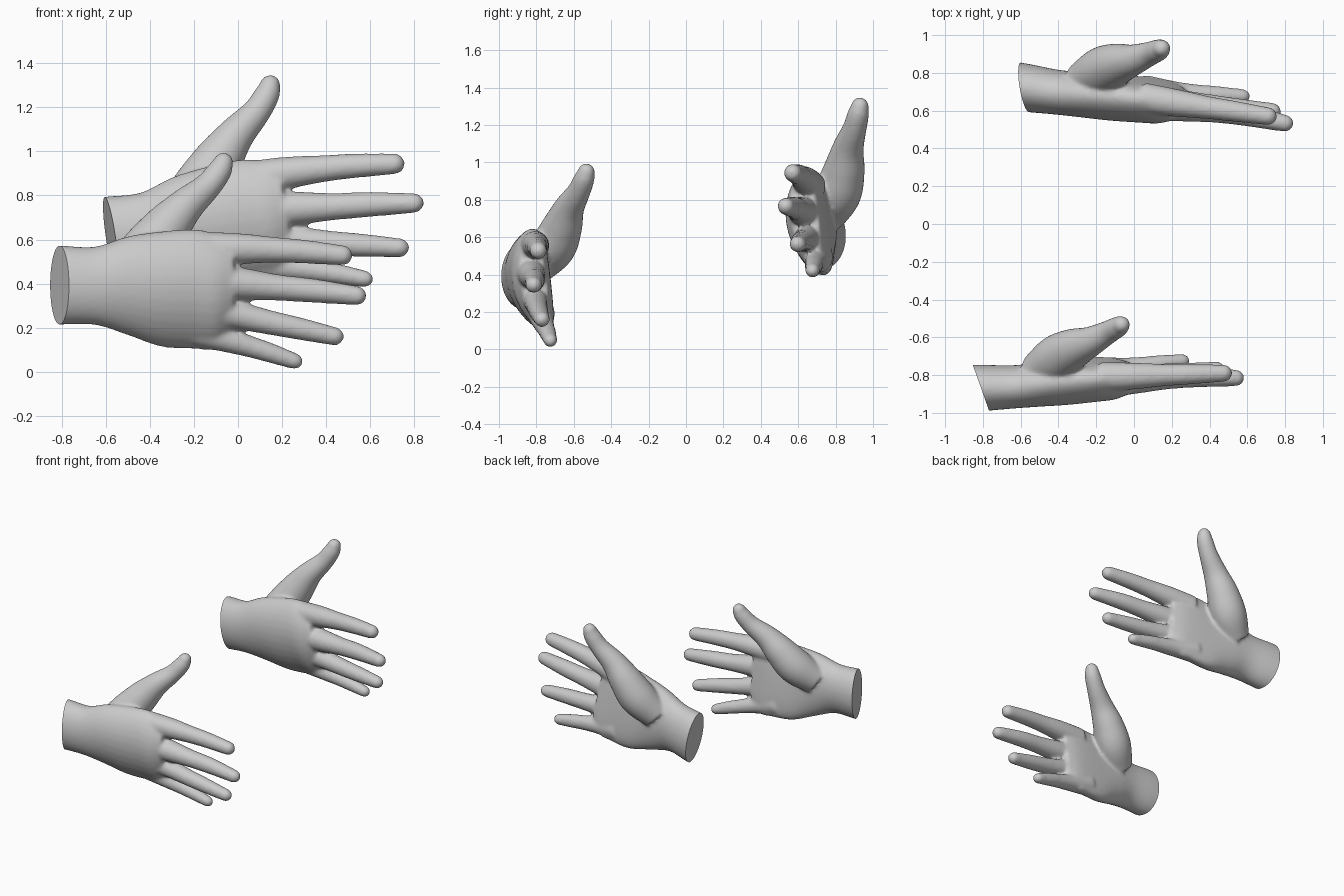
import bpy, bmesh
from math import sin, cos, pi, radians
from mathutils import Vector, Matrix

cube = bpy.data.objects.get("Cube")
if cube:
    bpy.data.objects.remove(cube, do_unlink=True)

skin = bpy.data.materials.new("light_grey")
skin.use_nodes = True
GREY = (0.6, 0.6, 0.6, 1)
skin.diffuse_color = GREY
skin.node_tree.nodes["Principled BSDF"].inputs["Base Color"].default_value = GREY

WRIST = Vector((-0.81, -0.868, 0.393))
SIDES = 32


def spline(keys, steps=6):
    """Smooth Catmull-Rom samples through tuples of equal length."""
    k = [Vector(p) for p in keys]
    k = [k[0] * 2 - k[1]] + k + [k[-1] * 2 - k[-2]]
    out = []
    for a, b, c, d in zip(k, k[1:], k[2:], k[3:]):
        for i in range(steps):
            t = i / steps
            out.append(0.5 * (2 * b + (c - a) * t + (2 * a - 5 * b + 4 * c - d) * t * t
                              + (3 * b - a - 3 * c + d) * t ** 3))
    return out + [k[-2]]


def loft(bm, rings):
    """Skin closed rings of points and cap both ends."""
    loops = [[bm.verts.new(p) for p in ring] for ring in rings]
    for a, b in zip(loops, loops[1:]):
        for i in range(len(a)):
            j = (i + 1) % len(a)
            bm.faces.new((a[i], a[j], b[j], b[i]))
    bm.faces.new(loops[0][::-1])
    bm.faces.new(loops[-1])


def digit(bm, keys):
    """Tapered round finger with a domed tip; keys are x, y, z, radius."""
    pts = spline(keys)
    tip, prev = pts[-1], pts[-2]
    way = (Vector(tip[:3]) - Vector(prev[:3])).normalized()
    path = [(Vector(p[:3]), p[3]) for p in pts]
    for i in range(1, 7):
        a = i * radians(14)
        path.append((Vector(tip[:3]) + way * tip[3] * sin(a), tip[3] * cos(a)))
    rings = []
    for i, (c, r) in enumerate(path):
        d = (path[min(i + 1, len(path) - 1)][0] - path[max(i - 1, 0)][0]).normalized()
        u = d.cross(Vector((0, 1, 0))).normalized()
        v = d.cross(u)
        rings.append([c + r * (u * cos(2 * pi * s / SIDES) + v * sin(2 * pi * s / SIDES))
                      for s in range(SIDES)])
    loft(bm, rings)


def palm(bm, keys):
    """Wrist and palm; keys are x, y, z, half depth, half height, cupping."""
    rings = []
    for x, y, z, ry, rz, cup in spline(keys):
        ring = []
        for s in range(SIDES):
            a = 2 * pi * s / SIDES
            h = sin(a)
            ring.append((x, y + ry * cos(a) + cup * (h * h - 0.3 - 0.7 * h), z + rz * h))
        rings.append(ring)
    loft(bm, rings)


bm = bmesh.new()
palm(bm, [(-0.98, -0.87, 0.393, 0.123, 0.18, 0),
          (-0.81, -0.868, 0.393, 0.123, 0.18, 0),
          (-0.65, -0.863, 0.39, 0.115, 0.178, 0),
          (-0.5, -0.845, 0.39, 0.116, 0.225, 0.02),
          (-0.35, -0.83, 0.375, 0.114, 0.262, 0.04),
          (-0.2, -0.818, 0.375, 0.108, 0.272, 0.045),
          (-0.1, -0.813, 0.365, 0.1, 0.262, 0.045),
          (-0.02, -0.81, 0.385, 0.075, 0.21, 0.035)])
# thumb with the ball of the palm
digit(bm, [(-0.52, -0.79, 0.45, 0.1), (-0.41, -0.71, 0.55, 0.122),
           (-0.32, -0.66, 0.66, 0.107), (-0.235, -0.625, 0.755, 0.082),
           (-0.14, -0.575, 0.84, 0.063), (-0.085, -0.545, 0.91, 0.056),
           (-0.066, -0.533, 0.95, 0.046)])
# index, middle, ring and little finger
digit(bm, [(-0.18, -0.81, 0.555, 0.08), (0.0, -0.805, 0.558, 0.071),
           (0.16, -0.8, 0.553, 0.059), (0.3, -0.795, 0.545, 0.054), (0.475, -0.79, 0.528, 0.046)])
digit(bm, [(-0.18, -0.835, 0.415, 0.085), (0.0, -0.825, 0.4, 0.075),
           (0.18, -0.815, 0.382, 0.06), (0.34, -0.81, 0.368, 0.055), (0.54, -0.815, 0.345, 0.044)])
digit(bm, [(-0.2, -0.815, 0.295, 0.08), (-0.02, -0.805, 0.26, 0.065),
           (0.14, -0.795, 0.224, 0.056), (0.28, -0.785, 0.195, 0.051), (0.44, -0.77, 0.16, 0.042)])
digit(bm, [(-0.23, -0.775, 0.195, 0.075), (-0.06, -0.765, 0.147, 0.058),
           (0.06, -0.75, 0.112, 0.049), (0.15, -0.738, 0.084, 0.045), (0.258, -0.725, 0.047, 0.037)])

mesh = bpy.data.meshes.new("near_hand")
bm.to_mesh(mesh)
bm.free()
hand = bpy.data.objects.new("near_hand", mesh)
bpy.context.collection.objects.link(hand)

# fuse the parts into one soft skin
fuse = hand.modifiers.new("fuse", 'REMESH')
fuse.mode = 'VOXEL'
fuse.voxel_size = 0.01
soften = hand.modifiers.new("soften", 'SMOOTH')
soften.factor = 0.5
soften.iterations = 14
bpy.context.view_layer.update()
fused = bpy.data.meshes.new_from_object(
    hand.evaluated_get(bpy.context.evaluated_depsgraph_get()))
hand.modifiers.clear()

# slice the wrist flat
bm = bmesh.new()
bm.from_mesh(fused)
cut = bmesh.ops.bisect_plane(bm, geom=bm.verts[:] + bm.edges[:] + bm.faces[:], dist=1e-5,
                             plane_co=WRIST, plane_no=(0.943, 0.333, 0), clear_inner=True)
rim = [e for e in cut["geom_cut"] if isinstance(e, bmesh.types.BMEdge)]
bmesh.ops.holes_fill(bm, edges=rim, sides=0)
bmesh.ops.recalc_face_normals(bm, faces=bm.faces[:])
bm.to_mesh(fused)
bm.free()
fused.materials.clear()
fused.materials.append(skin)
hand.data = fused

# second hand, turned and raised
far = bpy.data.objects.new("far_hand", fused.copy())
bpy.context.collection.objects.link(far)
far.data.transform(Matrix.Translation((-0.578, 0.722, 0.61))
                   @ Matrix.Rotation(radians(-8.5), 4, 'Y')
                   @ Matrix.Rotation(radians(-10), 4, 'Z')
                   @ Matrix.Scale(1.035, 4) @ Matrix.Translation(-WRIST))

for ob in (hand, far):
    bpy.ops.object.select_all(action='DESELECT')
    ob.select_set(True)
    bpy.context.view_layer.objects.active = ob
    bpy.ops.object.shade_smooth_by_angle(angle=radians(45))
